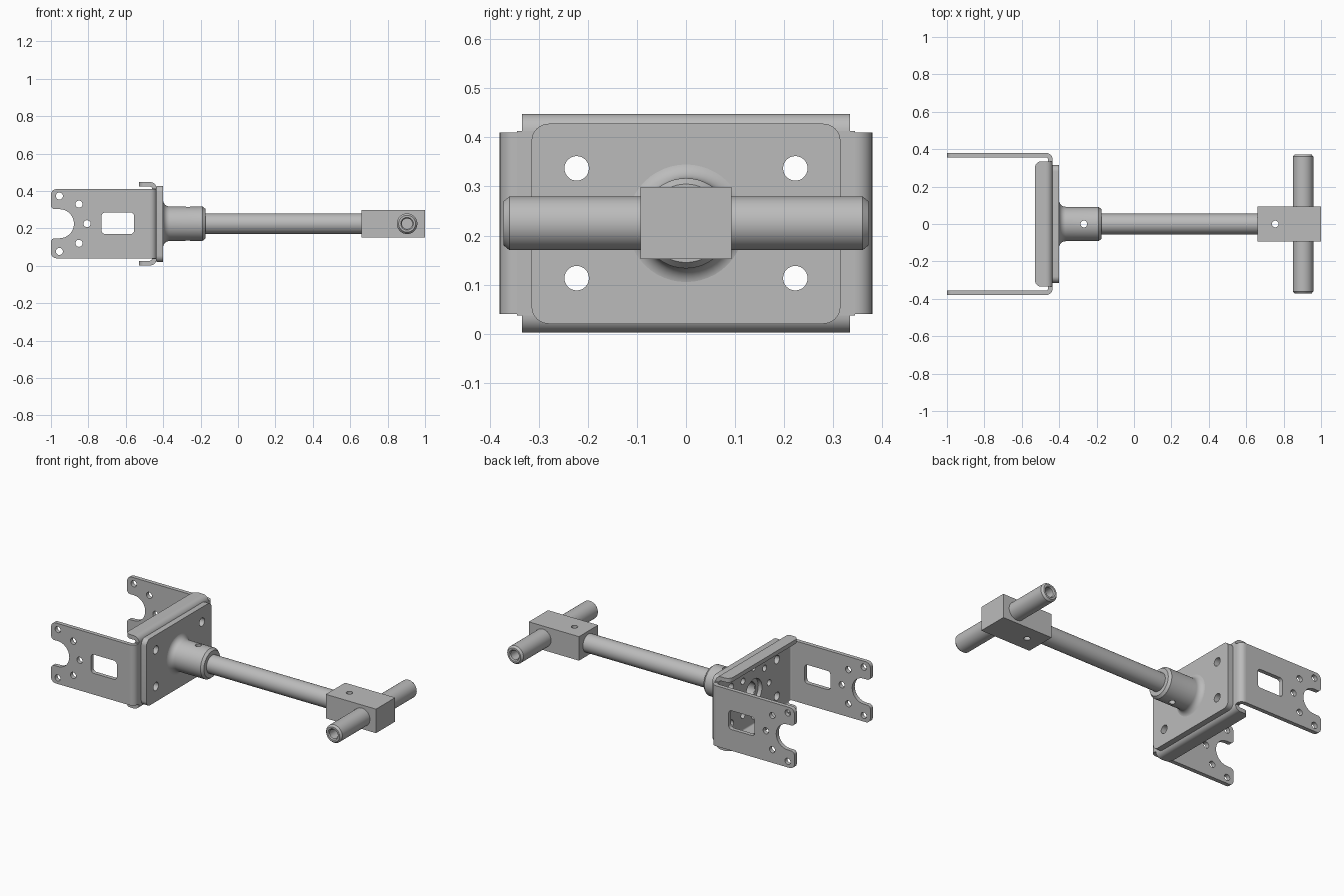
import bpy, bmesh, math
from mathutils import Matrix, Vector

if "Cube" in bpy.data.objects:
    bpy.data.objects.remove(bpy.data.objects["Cube"])

steel = bpy.data.materials.new("brushed grey")
steel.use_nodes = True
steel.diffuse_color = (0.5, 0.5, 0.5, 1)
steel.node_tree.nodes["Principled BSDF"].inputs["Base Color"].default_value = (0.5, 0.5, 0.5, 1)

MID = 0.225          # height of the shaft axis
T = 0.025            # sheet thickness
BEND = 0.035         # outer bend radius
FACE = -0.435        # outer face of the bracket back plate
HALF = math.pi / 2
parts = []

# Plane frames: columns are the outline's u, the outline's v and the extrusion direction
FRAMES = {
    "x": ((0, 0, 1), (1, 0, 0), (0, 1, 0)),
    "y": ((1, 0, 0), (0, 0, -1), (0, 1, 0)),
    "z": ((1, 0, 0), (0, 1, 0), (0, 0, 1)),
}


def finish(name, bm):
    bmesh.ops.remove_doubles(bm, verts=bm.verts, dist=1e-5)
    bmesh.ops.recalc_face_normals(bm, faces=bm.faces)
    mesh = bpy.data.meshes.new(name)
    bm.to_mesh(mesh)
    bm.free()
    mesh.materials.append(steel)
    obj = bpy.data.objects.new(name, mesh)
    bpy.context.collection.objects.link(obj)
    parts.append(obj)
    return obj


def rounded(corners, steps=8):
    """Outline with right-angled corners (u, v, radius) turned into arcs."""
    out = []
    for i, (u, v, r) in enumerate(corners):
        p = Vector((u, v))
        if r == 0:
            out.append(p)
            continue
        a = (Vector(corners[i - 1][:2]) - p).normalized()
        b = (Vector(corners[(i + 1) % len(corners)][:2]) - p).normalized()
        for k in range(steps + 1):
            t = HALF * k / steps
            q = p + r * (a + b) - r * (b * math.cos(t) + a * math.sin(t))
            if not out or (q - out[-1]).length > 1e-4:
                out.append(q)
    return out


def rect(u0, u1, v0, v1, r=0):
    return rounded([(u0, v0, r), (u1, v0, r), (u1, v1, r), (u0, v1, r)])


def circle(u, v, r, n=32):
    return [Vector((u + r * math.cos(k * math.tau / n), v + r * math.sin(k * math.tau / n)))
            for k in range(n)]


def plate(name, axis, loops, low, high):
    """Filled outline with holes, extruded along an axis from low to high."""
    curve = bpy.data.curves.new(name, "CURVE")
    curve.dimensions = "2D"
    curve.fill_mode = "BOTH"
    curve.extrude = (high - low) / 2
    for loop in loops:
        s = curve.splines.new("POLY")
        s.points.add(len(loop) - 1)
        for pt, q in zip(s.points, loop):
            pt.co = (q.x, q.y, 0, 1)
        s.use_cyclic_u = True
    temp = bpy.data.objects.new(name + " outline", curve)
    bpy.context.collection.objects.link(temp)
    bpy.context.view_layer.update()
    mesh = bpy.data.meshes.new_from_object(temp.evaluated_get(bpy.context.evaluated_depsgraph_get()))
    bm = bmesh.new()
    bm.from_mesh(mesh)
    bpy.data.objects.remove(temp)
    bpy.data.curves.remove(curve)
    bpy.data.meshes.remove(mesh)
    bm.transform(Matrix(FRAMES[axis]).to_4x4())
    shift = Vector([(low + high) / 2 if a == axis else 0 for a in "xyz"])
    bmesh.ops.translate(bm, verts=bm.verts, vec=shift)
    return finish(name, bm)


def lathe(name, profile, axis, centre, steps=48):
    """Spin (along, radius) points about the x or y axis."""
    bm = bmesh.new()
    along, out = (Vector((1, 0, 0)), Vector((0, 1, 0)))
    if axis == "y":
        along, out = out, along
    verts = [bm.verts.new(along * a + out * r) for a, r in profile]
    edges = [bm.edges.new(pair) for pair in zip(verts, verts[1:])]
    bmesh.ops.spin(bm, geom=verts + edges, cent=(0, 0, 0), axis=along,
                   angle=math.tau, steps=steps, use_duplicate=False)
    bmesh.ops.translate(bm, verts=bm.verts, vec=centre)
    return finish(name, bm)


def bend(name, axis, side, offset, low, high):
    """Quarter-round sheet bend between the back plate and a folded side."""
    cu, cv = FACE - BEND, offset - side * BEND
    arcs = []
    for r in (BEND, BEND - T):
        arc = [Vector((cu + r * math.cos(HALF * k / 8), cv + side * r * math.sin(HALF * k / 8)))
               for k in range(9)]
        arcs.append(arc)
    plate(name, axis, [arcs[0] + arcs[1][::-1]], low, high)


# Bolt circle shared by the arms and back plate
def ring(u, v, angles):
    return [circle(u + 0.148 * math.cos(a), v + 0.148 * math.sin(a), 0.019, 20) for a in angles]


# Side arms with forked ends
arm_end = FACE - BEND
notch = 0.078
arm = rounded([
    (-1, 0.04, 0.03), (arm_end, 0.04, 0), (arm_end, 0.41, 0), (-1, 0.41, 0.03),
    (-1, MID + notch, 0.02), (-0.877, MID + notch, notch),
    (-0.877, MID - notch, notch), (-1, MID - notch, 0.02)])
window = rect(-0.73, -0.555, 0.17, 0.285, 0.02)
arm_holes = ring(-0.955, MID, [k * math.pi / 4 for k in range(-2, 3)])
for side, label in ((1, "left"), (-1, "right")):
    y0, y1 = sorted((side * 0.38, side * (0.38 - T)))
    plate(label + " arm", "y", [arm, window] + arm_holes, y0, y1)
    bend(label + " arm bend", "z", side, side * 0.38, 0.04, 0.41)

# Stiffening flanges above and below
lip = rounded([(-0.53, -0.335, 0.035), (arm_end, -0.335, 0),
               (arm_end, 0.335, 0), (-0.53, 0.335, 0.035)])
for side, label in ((1, "upper"), (-1, "lower")):
    edge = MID + side * 0.223
    z0, z1 = sorted((edge, edge - side * T))
    plate(label + " flange", "z", [lip], z0, z1)
    bend(label + " flange bend", "y", side, edge, -0.335, 0.335)

# Bracket back plate, relieved at the corners
bolts = [circle(sy * 0.223, MID + sz * 0.112, 0.025) for sy in (1, -1) for sz in (1, -1)]
y_in, z_in = 0.38 - BEND, 0.223 - BEND
back = rect(-y_in, y_in, MID - z_in, MID + z_in)
back_holes = ring(0, MID, [k * math.pi / 4 for k in range(8)])
plate("bracket back", "x", [back, circle(0, MID, notch)] + back_holes + bolts, FACE - T, FACE)

# Mounting plate bolted to the bracket
mount = rect(-0.315, 0.315, 0.02, 0.428, 0.035)
plate("mounting plate", "x", [mount, circle(0, MID, 0.052)] + bolts, FACE, -0.40)

# Shaft with flared collar
flare = [(-0.365 - 0.036 * math.cos(HALF * k / 8), 0.128 - 0.036 * math.sin(HALF * k / 8))
         for k in range(9)]
shaft = lathe("shaft and collar", [(-0.33, 0), (-0.33, 0.05), (-0.43, 0.05), (-0.43, 0.06), (-0.401, 0.06)]
              + flare + [(-0.19, 0.092), (-0.175, 0.08), (-0.175, 0.055), (0.69, 0.055), (0.69, 0)],
              "x", (0, 0, MID))

# Pin hole drilled through the collar
bpy.ops.mesh.primitive_cylinder_add(vertices=24, radius=0.018, depth=0.4, location=(-0.268, 0, MID))
drill = bpy.context.object
drill.hide_render = True
cut = shaft.modifiers.new("pin hole", "BOOLEAN")
cut.operation = "DIFFERENCE"
cut.solver = "EXACT"
cut.object = drill
bpy.context.view_layer.objects.active = shaft
bpy.ops.object.modifier_apply(modifier=cut.name)
bpy.data.objects.remove(drill)

# End block and cross handle with bored ends
plate("end block", "z", [rect(0.66, 1, -0.093, 0.093), circle(0.755, 0, 0.018)], 0.152, 0.299)
half_bar = [(0.2, 0), (0.2, 0.028), (0.365, 0.028), (0.372, 0.034), (0.372, 0.045), (0.36, 0.055)]
bar = [(-a, r) for a, r in half_bar] + half_bar[::-1]
lathe("cross handle", bar, "y", (0.904, 0, MID))

# Smooth round surfaces, keep edges crisp
bpy.ops.object.select_all(action="DESELECT")
for obj in parts:
    obj.select_set(True)
bpy.context.view_layer.objects.active = parts[0]
bpy.ops.object.shade_smooth_by_angle(angle=math.radians(30))
